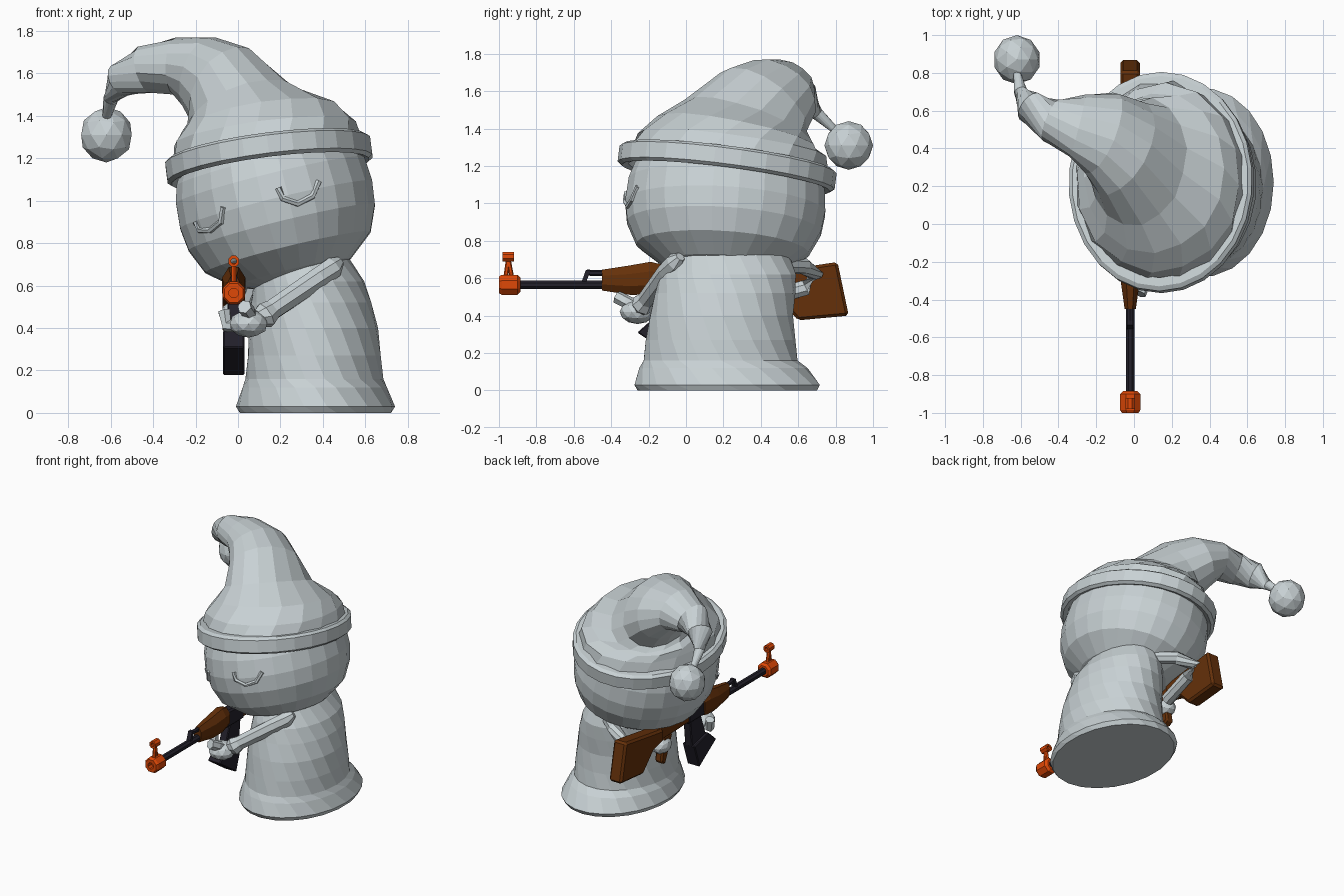
import bpy, bmesh, math, random
from mathutils import Vector, Matrix
from mathutils.bvhtree import BVHTree

random.seed(4)
if "Cube" in bpy.data.objects:
    bpy.data.objects.remove(bpy.data.objects["Cube"])


def material(name, rgb):
    m = bpy.data.materials.new(name)
    m.use_nodes = True
    m.diffuse_color = (*rgb, 1)
    bsdf = m.node_tree.nodes["Principled BSDF"]
    bsdf.inputs["Base Color"].default_value = (*rgb, 1)
    bsdf.inputs["Roughness"].default_value = 0.8
    return m


GREY = material("pale grey", (0.58, 0.64, 0.66))
BROWN = material("wood brown", (0.13, 0.03, 0.003))
BLACK = material("gun black", (0.017, 0.015, 0.024))
ORANGE = material("orange", (0.74, 0.065, 0.002))


def finish(name, bm, mat):
    bmesh.ops.recalc_face_normals(bm, faces=bm.faces[:])
    mesh = bpy.data.meshes.new(name)
    bm.to_mesh(mesh)
    mesh.materials.append(mat)
    ob = bpy.data.objects.new(name, mesh)
    bpy.context.collection.objects.link(ob)
    return ob


def loft(name, rings, mat, normal=None, segs=8, twist=0, jitter=0, closed=False):
    """Skin rings (centre, rx, ry[, normal]), square to the path unless a normal is given."""
    bm = bmesh.new()
    centres = [Vector(r[0]) for r in rings]
    loops = []
    for i, (_, rx, ry, *own) in enumerate(rings):
        path = centres[min(i + 1, len(rings) - 1)] - centres[max(i - 1, 0)]
        t = own[0] if own else normal or path
        rot = Vector((0, 0, 1)).rotation_difference(Vector(t))
        loop = []
        for k in range(segs):
            a = math.tau * (k + 0.5) / segs + twist * i
            s = 1 + random.uniform(-jitter, jitter)
            loop.append(bm.verts.new(centres[i] + rot @ Vector((rx * s * math.cos(a), ry * s * math.sin(a), 0))))
        loops.append(loop)
    pairs = list(zip(loops, loops[1:])) + ([(loops[-1], loops[0])] if closed else [])
    for a, b in pairs:
        for k in range(segs):
            j = (k + 1) % segs
            bm.faces.new((a[k], a[j], b[j], b[k]))
    if not closed:
        bm.faces.new(loops[0])
        bm.faces.new(loops[-1])
    return finish(name, bm, mat)


def tube(name, points, radius, mat, segs=8):
    return loft(name, [(p, radius, radius) for p in points], mat, segs=segs)


def prism(name, outline, half, mat, bevel=0.012):
    """Extrude a (y, z) outline sideways about the rifle's centre plane."""
    bm = bmesh.new()
    face = bm.faces.new([bm.verts.new((GUN_X - half, y, z)) for y, z in outline])
    out = bmesh.ops.extrude_face_region(bm, geom=[face])["geom"]
    bmesh.ops.translate(bm, vec=(2 * half, 0, 0), verts=[v for v in out if isinstance(v, bmesh.types.BMVert)])
    if bevel:
        bmesh.ops.bevel(bm, geom=bm.edges[:], offset=bevel, segments=1, affect='EDGES')
    return finish(name, bm, mat)


def ball(name, centre, size, mat):
    bm = bmesh.new()
    bmesh.ops.create_icosphere(bm, subdivisions=2, radius=1,
                               matrix=Matrix.Translation(centre) @ Matrix.Diagonal((*size, 1)))
    return finish(name, bm, mat)


# Robe body with a flared hem and twisted facets
loft("body", [((0.365, 0.22, 0.0), 0.36, 0.48), ((0.365, 0.22, 0.03), 0.375, 0.5),
              ((0.362, 0.2, 0.12), 0.343, 0.45), ((0.36, 0.185, 0.16), 0.325, 0.415),
              ((0.36, 0.185, 0.27), 0.315, 0.4), ((0.355, 0.19, 0.4), 0.305, 0.385),
              ((0.345, 0.21, 0.52), 0.285, 0.375), ((0.335, 0.225, 0.62), 0.26, 0.365),
              ((0.315, 0.235, 0.72), 0.215, 0.32), ((0.29, 0.235, 0.8), 0.17, 0.26)],
     GREY, normal=(0, 0, 1), segs=22, twist=-0.14)

# Head, tipped sideways and slightly back
head_up = Vector((-0.24, 0.06, 0.97)).normalized()
head_mid = Vector((0.18, 0.21, 0.98))
head_profile = [(-0.37, 0.36), (-0.33, 0.6), (-0.23, 0.86), (-0.11, 0.97),
                (0.0, 1.0), (0.12, 0.98), (0.2, 0.93), (0.26, 0.86)]
head = loft("head", [(head_mid + head_up * h, 0.47 * s, 0.54 * s) for h, s in head_profile],
            GREY, normal=head_up, segs=24)

# Closed eyes laid on the face
bm = bmesh.new()
bm.from_mesh(head.data)
face_tree = BVHTree.FromBMesh(bm)
bm.free()
eyes = {"left_eye": [(0.19, 1.06), (0.21, 1.01), (0.28, 0.985), (0.35, 1.02), (0.38, 1.09)],
        "right_eye": [(-0.2, 0.9), (-0.18, 0.86), (-0.13, 0.86), (-0.08, 0.9), (-0.07, 0.97)]}
for name, arc in eyes.items():
    points = [face_tree.ray_cast(Vector((x, -2, z)), Vector((0, 1, 0)))[0] for x, z in arc]
    tube(name, points, 0.015, GREY, segs=6)

# Hat brim band
brim_up = Vector((-0.128, 0.13, 1)).normalized()
brim_mid = Vector((0.145, 0.22, 1.195))
loft("hat_brim", [(brim_mid + brim_up * h, 0.49 * s, 0.585 * s) for h, s in
                  [(-0.05, 0.9), (-0.06, 0.96), (-0.045, 1), (0.04, 1), (0.055, 0.96), (0.055, 0.88)]],
     GREY, normal=brim_up, segs=26, closed=True)

# Floppy hat that droops to the side and back
loft("hat", [((0.145, 0.22, 1.2), 0.46, 0.55, brim_up), ((0.13, 0.24, 1.315), 0.435, 0.505, brim_up),
             ((0.1, 0.27, 1.38), 0.38, 0.435, (-0.17, 0.2, 1)),
             ((0.02, 0.33, 1.43), 0.27, 0.36, (-0.36, 0.35, 1)),
             ((-0.06, 0.4, 1.52), 0.22, 0.29), ((-0.17, 0.48, 1.595), 0.18, 0.24),
             ((-0.3, 0.52, 1.635), 0.13, 0.175), ((-0.44, 0.55, 1.615), 0.11, 0.12),
             ((-0.55, 0.62, 1.57), 0.095, 0.08), ((-0.6, 0.7, 1.48), 0.035, 0.035),
             ((-0.62, 0.8, 1.39), 0.02, 0.02)],
     GREY, segs=16, twist=0.12, jitter=0.025)
ball("hat_pompom", (-0.62, 0.87, 1.31), (0.125, 0.13, 0.13), GREY)

# Arms and hands
loft("left_arm", [((0.48, -0.03, 0.715), 0.025, 0.025), ((0.445, -0.055, 0.685), 0.054, 0.054),
                  ((0.38, -0.1, 0.635), 0.054, 0.054), ((0.16, -0.21, 0.485), 0.05, 0.05),
                  ((0.13, -0.23, 0.46), 0.064, 0.064), ((0.1, -0.24, 0.445), 0.045, 0.045)], GREY)
ball("left_hand", (0.05, -0.26, 0.42), (0.092, 0.095, 0.065), GREY)
tube("left_thumb", [(0.06, -0.25, 0.44), (0.05, -0.32, 0.475), (0.03, -0.37, 0.5)], 0.035, GREY, segs=6)
tube("left_fingers", [(0.03, -0.25, 0.41), (-0.05, -0.21, 0.41), (-0.065, -0.19, 0.48)], 0.032, GREY, segs=6)
tube("right_arm", [(0.3, 0.5, 0.675), (0.15, 0.63, 0.665), (0.035, 0.69, 0.62),
                   (0.06, 0.64, 0.55), (0.04, 0.4, 0.48)], 0.045, GREY)
ball("right_hand", (-0.015, 0.31, 0.47), (0.065, 0.085, 0.06), GREY)

# Rifle: barrel and gas block
GUN_X = -0.02
tube("barrel", [(GUN_X, -0.4, 0.565), (GUN_X, -0.92, 0.565)], 0.025, BLACK)
tube("gas_tube", [(GUN_X, -0.4, 0.625), (GUN_X, -0.53, 0.63)], 0.016, BLACK, segs=6)
prism("gas_block", [(-0.56, 0.575), (-0.535, 0.645), (-0.51, 0.645), (-0.535, 0.575)], 0.016, BLACK, 0)

# Rifle: wooden handguard
loft("handguard", [((GUN_X, y, z), rx, rz) for y, z, rx, rz in
                   [(-0.45, 0.59, 0.032, 0.06), (-0.3, 0.59, 0.055, 0.085),
                    (-0.19, 0.6, 0.06, 0.095), (-0.13, 0.6, 0.05, 0.08)]],
     BROWN, normal=(0, 1, 0))

# Rifle: receiver, magazine, wooden neck, grip and stock
prism("receiver", [(-0.15, 0.53), (-0.15, 0.655), (0.05, 0.645), (0.05, 0.53)], 0.038, BLACK)
prism("magazine_neck", [(-0.11, 0.54), (0.02, 0.54), (0.0, 0.34), (-0.17, 0.37)], 0.03, BLACK, 0.006)
prism("magazine", [(-0.17, 0.39), (0.0, 0.35), (-0.06, 0.175), (-0.26, 0.31)], 0.05, BLACK, 0.006)
prism("stock_neck", [(0.03, 0.54), (0.03, 0.64), (0.4, 0.635), (0.4, 0.53)], 0.036, BROWN)
prism("grip", [(0.22, 0.54), (0.33, 0.54), (0.36, 0.36), (0.31, 0.33)], 0.03, BROWN)
prism("stock", [(0.36, 0.62), (0.5, 0.64), (0.81, 0.687), (0.87, 0.4), (0.6, 0.375), (0.48, 0.5), (0.36, 0.53)],
      0.052, BROWN, 0.015)

# Rifle: orange muzzle with a bore, and the front sight
loft("muzzle", [((GUN_X, y, 0.565), r, r) for y, r in
                [(-0.885, 0.04), (-0.9, 0.058), (-0.985, 0.058), (-1, 0.048), (-1, 0.024), (-0.96, 0.024)]],
     ORANGE, normal=(0, 1, 0))
for name, y in (("front_sight_post", -0.965), ("rear_sight_post", -0.93)):
    tube(name, [(GUN_X, y, 0.6), (GUN_X, -0.95, 0.705)], 0.012, ORANGE, segs=6)
loft("sight_ring", [((GUN_X, y, 0.715), r, r) for y, r in
                    [(-0.98, 0.028), (-0.92, 0.028), (-0.92, 0.014), (-0.98, 0.014)]],
     ORANGE, normal=(0, 1, 0), closed=True)
